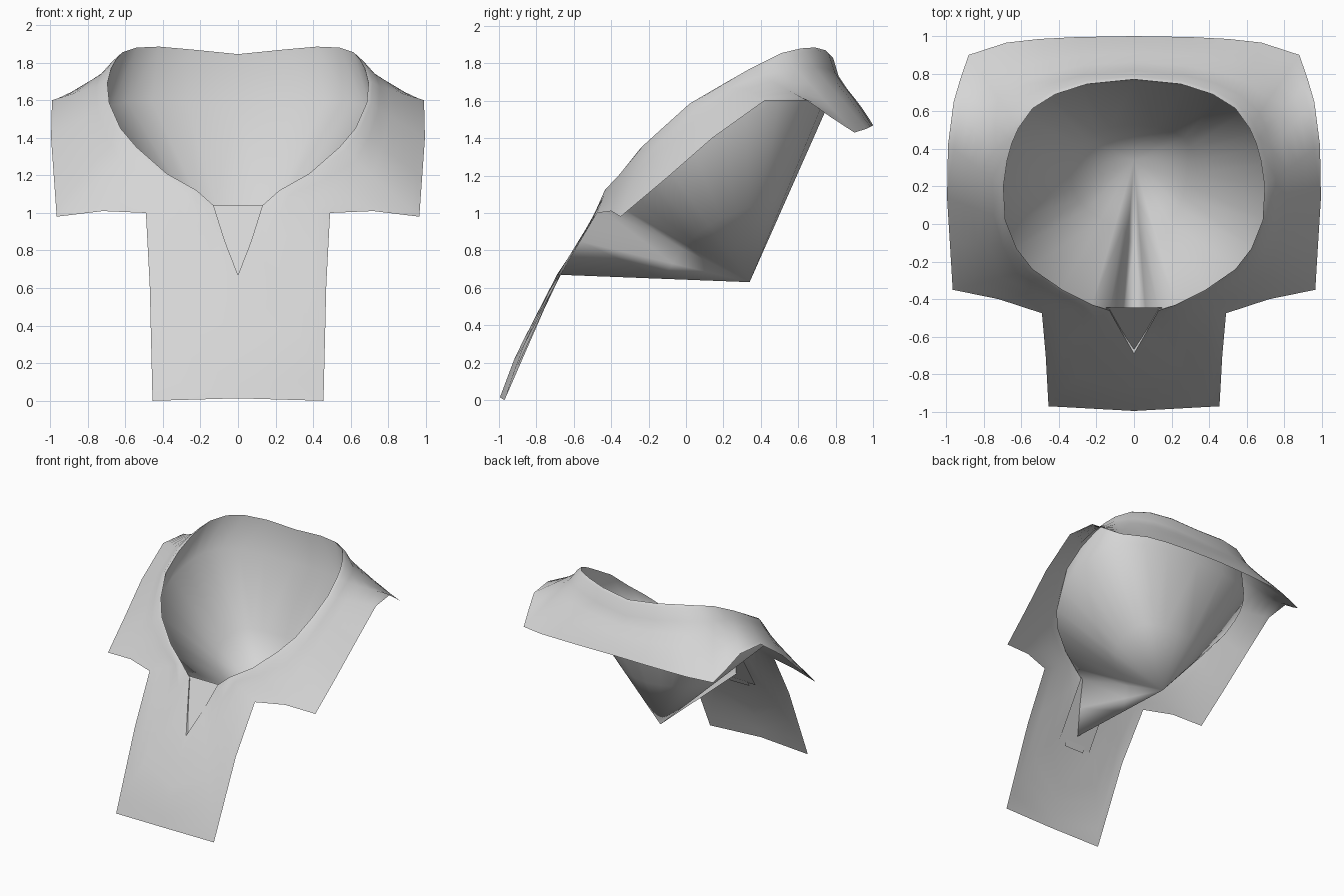
import bpy
import bmesh
import math
from mathutils import Vector

default_cube = bpy.data.objects.get("Cube")
if default_cube:
    bpy.data.objects.remove(default_cube, do_unlink=True)

# One plain cloth colour
cloth = bpy.data.materials.new("light grey cloth")
cloth.use_nodes = True
cloth.diffuse_color = (0.67, 0.67, 0.67, 1)
cloth.node_tree.nodes["Principled BSDF"].inputs["Base Color"].default_value = (0.67, 0.67, 0.67, 1)


def add_sheet(name, rows, mirrored=True):
    """Join neighbouring rows of points into a smooth sheet."""
    width = len(rows[0])
    points = [point for row in rows for point in row]
    faces = []
    for r in range(len(rows) - 1):
        for c in range(width - 1):
            a = r * width + c
            faces.append((a, a + 1, a + width + 1, a + width))
    mesh = bpy.data.meshes.new(name)
    mesh.from_pydata(points, [], faces)
    mesh.materials.append(cloth)
    # Rows that shrink to one point become a fan
    bm = bmesh.new()
    bm.from_mesh(mesh)
    bmesh.ops.remove_doubles(bm, verts=bm.verts, dist=0.001)
    bm.to_mesh(mesh)
    bm.free()
    sheet = bpy.data.objects.new(name, mesh)
    bpy.context.collection.objects.link(sheet)
    bpy.ops.object.select_all(action="DESELECT")
    sheet.select_set(True)
    bpy.context.view_layer.objects.active = sheet
    bpy.ops.object.shade_smooth_by_angle(angle=math.radians(80))
    if mirrored:
        mirror = sheet.modifiers.new("other half", "MIRROR")
        mirror.use_clip = True
        mirror.merge_threshold = 0.002
    return sheet


# Left half of the neck opening, from the back to the tip of the front notch
neck_edge = [Vector(p) for p in (
    (0, .77, 1.845), (.25, .745, 1.87), (.42, .69, 1.885), (.54, .615, 1.88),
    (.615, .51, 1.855), (.65, .43, 1.815), (.675, .34, 1.77), (.695, .2, 1.69),
    (.685, .02, 1.585), (.625, -.13, 1.45), (.54, -.24, 1.35), (.38, -.35, 1.21),
    (.22, -.43, 1.12), (.13, -.46, 1.04), (.07, -.57, .85), (0, -.69, .67))]

# Matching points on the hem: back flap, shoulder, front panel
hem = [Vector(p) for p in (
    (0, 1, 1.47), (.3, .995, 1.465), (.5, .985, 1.46), (.68, .965, 1.45),
    (.88, .9, 1.43), (.925, .77, 1.515), (.96, .65, 1.6), (.99, .42, 1.6),
    (.995, .14, 1.4), (.98, -.1, 1.19), (.965, -.35, .98), (.72, -.4, 1.01),
    (.49, -.475, 1), (.47, -.7, .62), (.455, -.97, 0), (0, -.995, 0))]

# Side profile of the front panel as (y, z)
panel_profile = ((-.46, 1.04), (-.57, .85), (-.69, .67), (-.91, .24), (-1, 0))


def panel_height(x, y):
    """Height on the front panel, which curls back a little at its sides."""
    y -= .145 * x * x * (-.46 - y) / .5
    for (y0, z0), (y1, z1) in zip(panel_profile, panel_profile[1:]):
        if y >= y1:
            return z0 + (z1 - z0) * (y - y0) / (y1 - y0)
    return 0


def collar_row(t):
    """Blend neck edge to hem, with a rolled lip and a hollow at the back."""
    row = []
    for start, end in zip(neck_edge, hem):
        point = start.lerp(end, t)
        if start.y < -.45:
            if t > 0:
                point.z = panel_height(point.x, point.y)
        elif t == .07:
            point.z += .012
        else:
            point.z -= 1.4 * max(0, start.y - .5) * t * (1 - t) ** 3
        row.append(point)
    return row


add_sheet("collar", [collar_row(t) for t in (0, .07, .2, .4, .6, .75, .9, 1)])

# Lining: drops from the neck edge, then narrows to one point
apex = Vector((0, .34, .63))
drop_row = []
for p in neck_edge:
    depth = max(0, p.z - 1) / .85
    drop_row.append(Vector((p.x * (1 + .09 * depth), p.y - .015 * depth, p.z - .28 * depth)))
lining_rows = [neck_edge, drop_row]
lining_rows += [[p.lerp(apex, t) for p in drop_row] for t in (.55, 1)]
add_sheet("neck_lining", lining_rows)


def add_plate(name, half_width, top, bottom):
    """Flat strip behind the front panel; top and bottom are (y, z)."""
    rows = [[(side * half_width, *end) for side in (-1, 1)] for end in (top, bottom)]
    add_sheet(name, rows, mirrored=False)


# Insert that fills the notch, and the small tab under it
add_plate("notch_insert", .15, (-.445, 1.04), (-.71, .6))
add_plate("insert_tab", .09, (-.69, .62), (-.715, .575))
